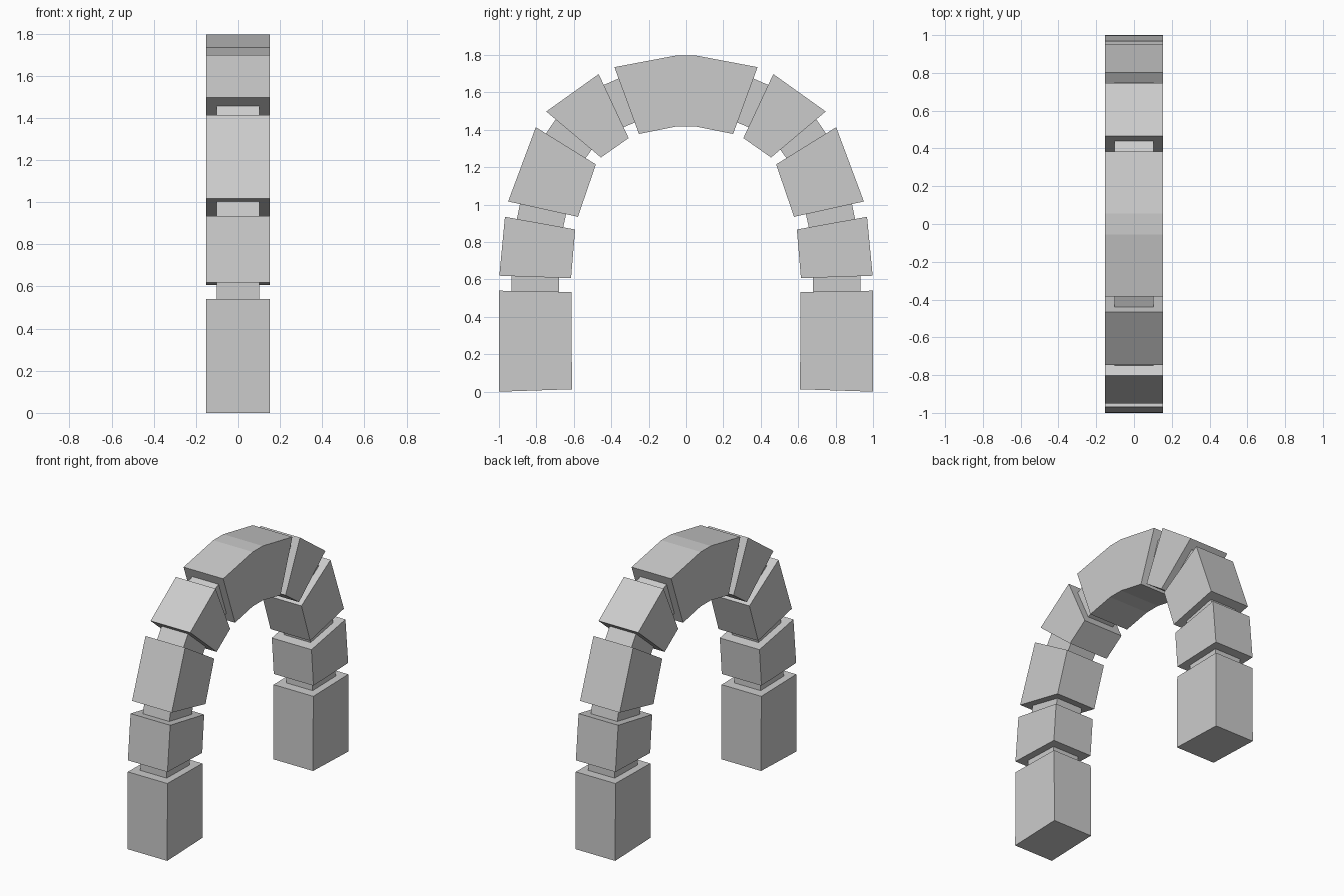
import bpy
import bmesh

if "Cube" in bpy.data.objects:
    bpy.data.objects.remove(bpy.data.objects["Cube"])

STONE_X = 0.153   # half thickness of the stones
JOINT_X = 0.102   # half thickness of the recessed joints
INSET = 0.17      # joint inset as a share of the stone's depth


def prism(name, outline, half_x):
    """Extrude a (y, z) outline along x, centred on x = 0."""
    bm = bmesh.new()
    face = bm.faces.new([bm.verts.new((-half_x, y, z)) for y, z in outline])
    ext = bmesh.ops.extrude_face_region(bm, geom=[face])
    verts = [v for v in ext["geom"] if isinstance(v, bmesh.types.BMVert)]
    bmesh.ops.translate(bm, verts=verts, vec=(2 * half_x, 0, 0))
    bmesh.ops.recalc_face_normals(bm, faces=bm.faces)
    mesh = bpy.data.meshes.new(name)
    bm.to_mesh(mesh)
    bm.free()
    obj = bpy.data.objects.new(name, mesh)
    bpy.context.collection.objects.link(obj)
    return obj


def shrink(edge):
    """Move both ends of an (inner, outer) edge towards each other."""
    (y0, z0), (y1, z1) = edge
    return [(y0 + (y1 - y0) * t, z0 + (z1 - z0) * t) for t in (INSET, 1 - INSET)]


# Each stone: lower edge and upper edge as (inner, outer) points in (y, z)
stones = [
    ("pillar_stone", ((0.61, 0.013), (1.0, 0.0)), ((0.613, 0.533), (0.999, 0.54))),
    ("lower_stone", ((0.615, 0.607), (0.998, 0.62)), ((0.593, 0.867), (0.968, 0.935))),
    ("shoulder_stone", ((0.578, 0.935), (0.951, 1.017)), ((0.482, 1.215), (0.803, 1.414))),
    ("upper_stone", ((0.455, 1.252), (0.747, 1.498)), ((0.307, 1.356), (0.467, 1.698))),
]
key_edge = ((0.252, 1.378), (0.383, 1.735))

# Stones and recessed joints on both sides
for side, s in (("right", 1), ("left", -1)):
    for i, (name, low, high) in enumerate(stones):
        outline = [low[0], low[1], high[1], high[0]]
        prism(f"{name}_{side}", [(s * y, z) for y, z in outline], STONE_X)
        above = stones[i + 1][1] if i + 1 < len(stones) else key_edge
        a, b = shrink(high), shrink(above)
        prism(f"joint_{i + 1}_{side}",
              [(s * y, z) for y, z in (a[0], a[1], b[1], b[0])], JOINT_X)

# Keystone across the top
half = [key_edge[0], key_edge[1], (0.055, 1.797), ]
under = (0.055, 1.417)
prism("keystone",
      [under] + half + [(-y, z) for y, z in reversed(half)] + [(-under[0], under[1])],
      STONE_X)
